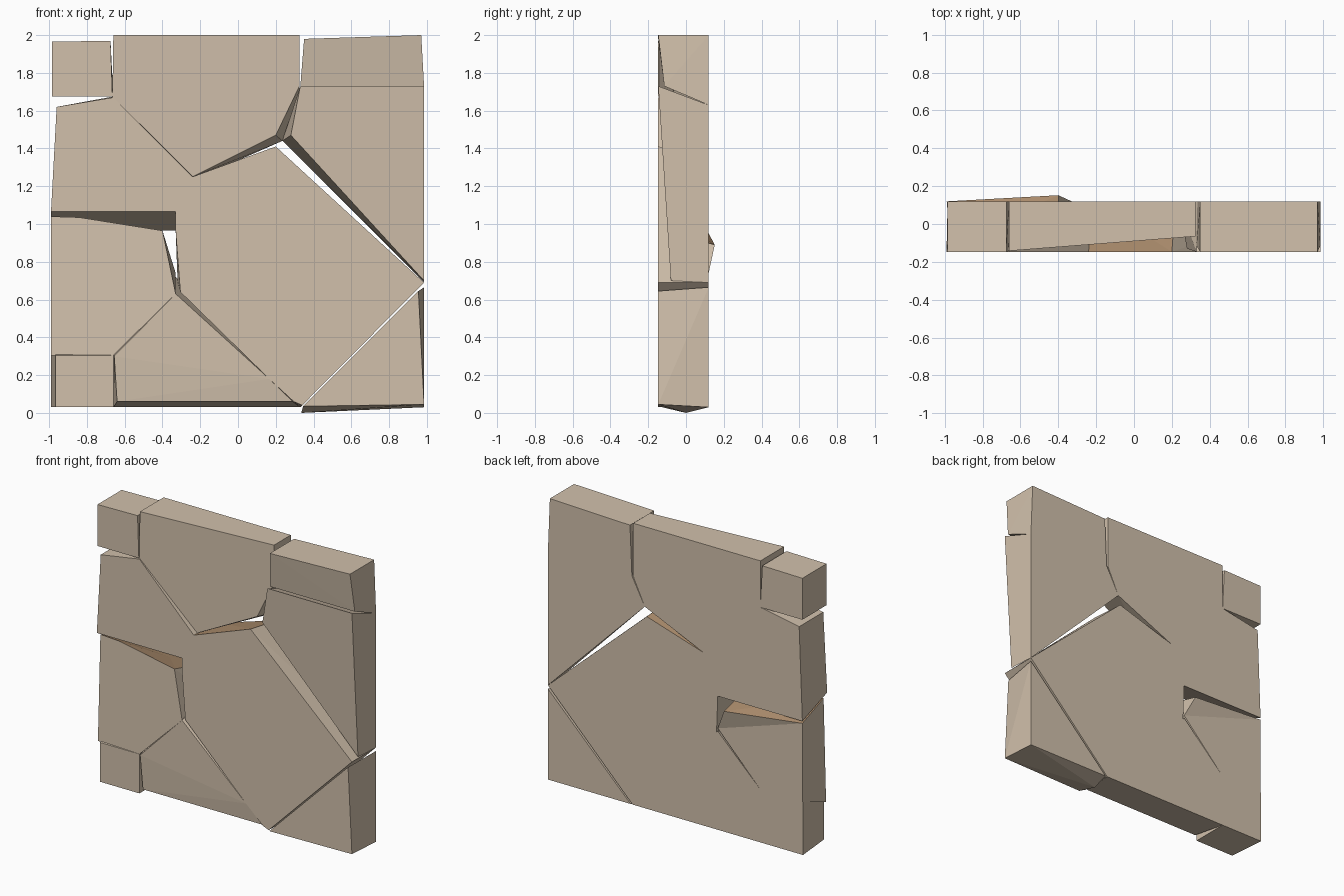
import bpy, bmesh

F, B = -0.147, 0.12   # usual front and back planes


def material(name, rgb):
    m = bpy.data.materials.new(name)
    m.diffuse_color = (*rgb, 1)
    return m


stone = material("stone", (0.64, 0.53, 0.41))
brown = material("brown_stone", (0.42, 0.27, 0.155))


def piece(name, front, back, extra=(), brown_top=False):
    """Convex stone shard; front points are (x, z[, y]), back points (x, z[, y])."""
    pts = [(p[0], p[2] if len(p) > 2 else F, p[1]) for p in front]
    pts += [(p[0], p[2] if len(p) > 2 else B, p[1]) for p in back]
    bm = bmesh.new()
    for p in pts + list(extra):
        bm.verts.new(p)
    res = bmesh.ops.convex_hull(bm, input=bm.verts)
    junk = {g for g in res["geom_interior"] + res["geom_unused"]
            if isinstance(g, bmesh.types.BMVert) and g.is_valid}
    if junk:
        bmesh.ops.delete(bm, geom=list(junk), context='VERTS')
    bmesh.ops.dissolve_limit(bm, angle_limit=0.01, verts=bm.verts, edges=bm.edges)
    bmesh.ops.recalc_face_normals(bm, faces=bm.faces)
    me = bpy.data.meshes.new(name)
    me.materials.append(stone)
    if brown_top:
        me.materials.append(brown)
        for f in bm.faces:
            if f.normal.z > 0.8:
                f.material_index = 1
    bm.to_mesh(me)
    bm.free()
    bpy.context.collection.objects.link(bpy.data.objects.new(name, me))


# shared corners of the cracks on the back face
a, b, c, d = (-0.66, 1.675), (-0.22, 1.24), (0.235, 1.44), (0.335, 1.63)
e, f, g, h = (0.985, 0.69), (0.33, 0.03), (-0.33, 0.72), (-0.33, 0.965)
i, j = (-0.26, 1.11), (-0.66, 0.40)

# top row
piece("top_left_block",
      [(-0.985, 1.675), (-0.665, 1.675), (-0.675, 1.97), (-0.985, 1.965)],
      [(-0.985, 1.675), a, (-0.675, 1.97), (-0.985, 1.965)])


def lean(x):  # the top slab recedes towards its right side
    return -0.142 + 0.078 * (x + 0.66)


piece("top_slab",
      [(x, z, lean(x)) for x, z in ((-0.66, 2), (0.325, 2), (0.325, 1.73),
                                    (0.2, 1.47), (-0.24, 1.25), (-0.665, 1.67))],
      [(-0.66, 2), (0.325, 2), (0.325, 1.63), c, b, a])
piece("top_right_block",
      [(0.35, 1.98), (0.97, 2.0), (0.985, 1.73, -0.115), (0.33, 1.73, -0.115)],
      [(0.35, 1.98), (0.97, 2.0), (0.985, 1.63), (0.335, 1.63)])

# middle row
piece("upper_left_slab",
      [(-0.96, 1.62), (-0.66, 1.67), (-0.24, 1.25), (-0.33, 1.065), (-0.99, 1.065)],
      [(-0.96, 1.62), a, b, i, h, (-0.985, 0.965)])
piece("right_slab",
      [(0.33, 1.73), (0.985, 1.73), (0.985, 0.70, -0.08), (0.28, 1.47, -0.13)],
      [d, (0.985, 1.63), e, c])
piece("centre_slab",
      [(-0.24, 1.25), (0.2, 1.41), (0.985, 0.69), (0.34, 0.04), (0.295, 0.06),
       (0.165, 0.18), (-0.305, 0.64), (-0.33, 0.965), (-0.33, 1.065)],
      [b, (0.22, 1.375), e, f, (-0.32, 0.70), h, i], brown_top=True)


def sink(x, z):  # the left slab sinks in towards its upper left corner
    return F + 0.052 * max(0, 0.712 * (z - 0.305) - 0.702 * (x + 0.66))


piece("left_slab",
      [(x, z, sink(x, z)) for x, z in ((-0.99, 1.04), (-0.84, 1.035), (-0.4, 0.965),
                                       (-0.33, 0.63), (-0.66, 0.305), (-0.99, 0.305))],
      [(-0.985, 0.95), (-0.4, 0.89), (-0.33, 0.74), j, (-0.985, 0.40)], brown_top=True)
# broken edge of the left slab that sticks out at the back
piece("left_slab_edge", [(-0.4, 0.964, -0.13), (-0.98, 1.035, -0.10)],
      [(-0.985, 0.95), (-0.4, 0.89, 0.152), (-0.33, 0.74)], brown_top=True)

# bottom row
piece("bottom_left_block",
      [(-0.965, 0.03), (-0.66, 0.03), (-0.66, 0.305), (-0.965, 0.305)],
      [(-0.99, 0.03), (-0.66, 0.03), j, (-0.99, 0.40)])
piece("bottom_slab",
      [(-0.64, 0.06, -0.137), (0.29, 0.06, -0.137), (0.165, 0.18),
       (-0.33, 0.63), (-0.655, 0.30)],
      [(-0.66, 0.03), f, g, j])
piece("bottom_right_block",
      [(0.345, 0.035), (0.985, 0.045), (0.955, 0.645)],
      [(0.345, 0.03), (0.985, 0.03), (0.985, 0.665)],
      extra=[(0.335, 0.0, 0.0)])
